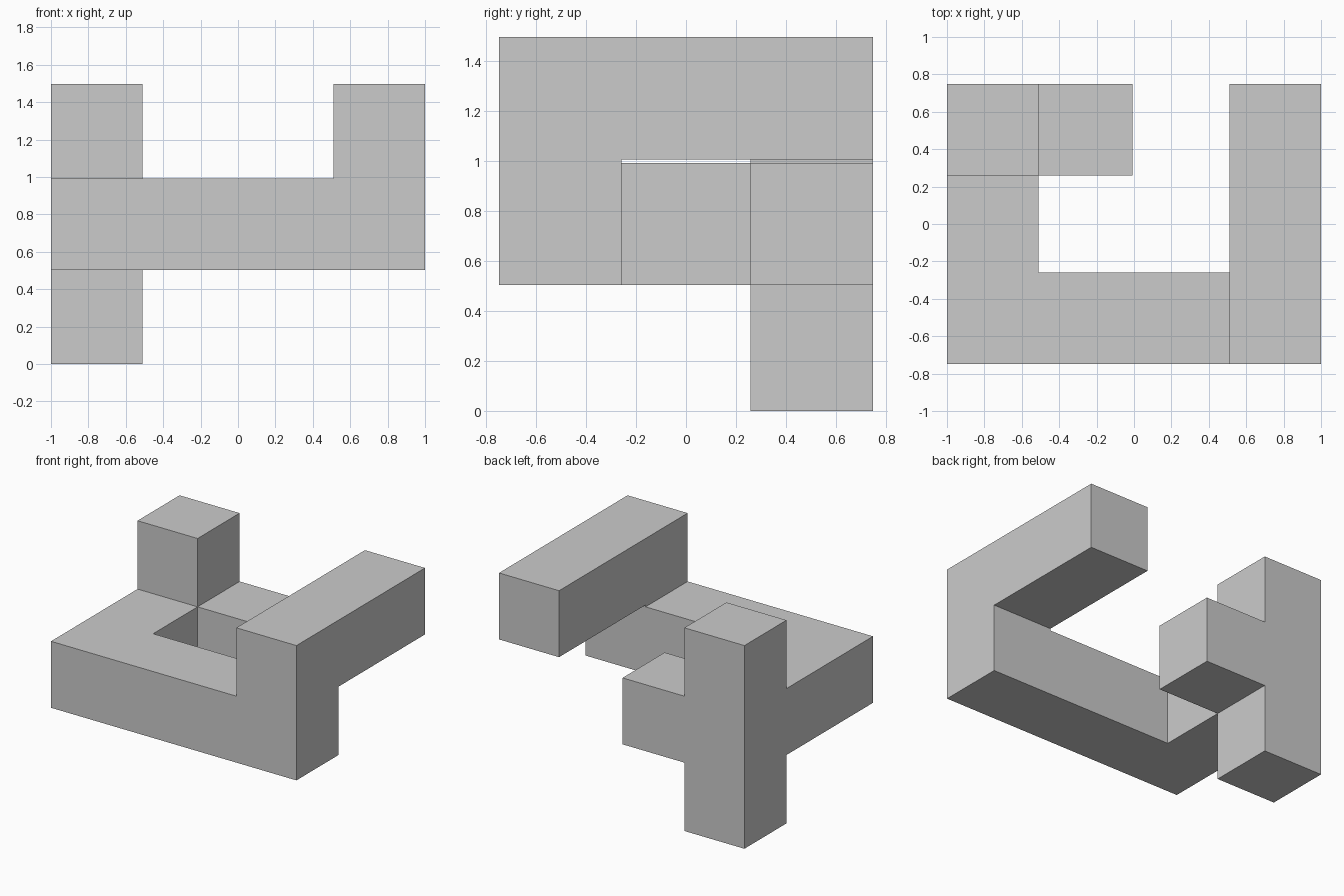
import bpy, bmesh
from mathutils import Vector

if "Cube" in bpy.data.objects:
    bpy.data.objects.remove(bpy.data.objects["Cube"])

GAP = 0.007                      # inset of each face from its grid cell
CELL = (2 + 2 * GAP) / 4         # four cells span the 2-unit length
COUNT = (4, 3, 3)

# Bars given as inclusive cell ranges (first, last)
BARS = [
    ((0, 0, 1), (0, 2, 1)),      # left bar
    ((0, 0, 1), (3, 0, 1)),      # front bar
    ((0, 2, 1), (1, 2, 1)),      # back tab
    ((0, 2, 0), (0, 2, 2)),      # back left post
    ((3, 0, 1), (3, 0, 2)),      # front right riser
    ((3, 0, 2), (3, 2, 2)),      # upper right bar
]

# Even slabs are cells, odd slabs are the thin gaps between them
solid = set()
for a, b in BARS:
    for i in range(2 * a[0], 2 * b[0] + 1):
        for j in range(2 * a[1], 2 * b[1] + 1):
            for k in range(2 * a[2], 2 * b[2] + 1):
                solid.add((i, j, k))


def plane(axis, n):
    """Position of the n-th grid plane along an axis."""
    p = (n // 2) * CELL + (n % 2) * (CELL - 2 * GAP)
    return p if axis == 2 else p - (COUNT[axis] * CELL - 2 * GAP) / 2


# Skin the outside of the solid slabs as one watertight piece
bm = bmesh.new()
verts = {}


def vert(key):
    if key not in verts:
        verts[key] = bm.verts.new(Vector([plane(a, n) for a, n in enumerate(key)]))
    return verts[key]


for cell in sorted(solid):
    for axis in range(3):
        u, v = (axis + 1) % 3, (axis + 2) % 3
        for side in (0, 1):
            near = list(cell)
            near[axis] += 2 * side - 1
            if tuple(near) in solid:
                continue
            loop = []
            for du, dv in ((0, 0), (1, 0), (1, 1), (0, 1)):
                key = list(cell)
                key[axis] += side
                key[u] += du
                key[v] += dv
                loop.append(vert(tuple(key)))
            bm.faces.new(loop if side else loop[::-1])

# Merge coplanar faces into clean flat sides
bmesh.ops.dissolve_limit(bm, angle_limit=0.01, verts=bm.verts[:], edges=bm.edges[:])
mesh = bpy.data.meshes.new("puzzle_piece")
bm.to_mesh(mesh)
bm.free()
bpy.context.collection.objects.link(bpy.data.objects.new("puzzle_piece", mesh))
